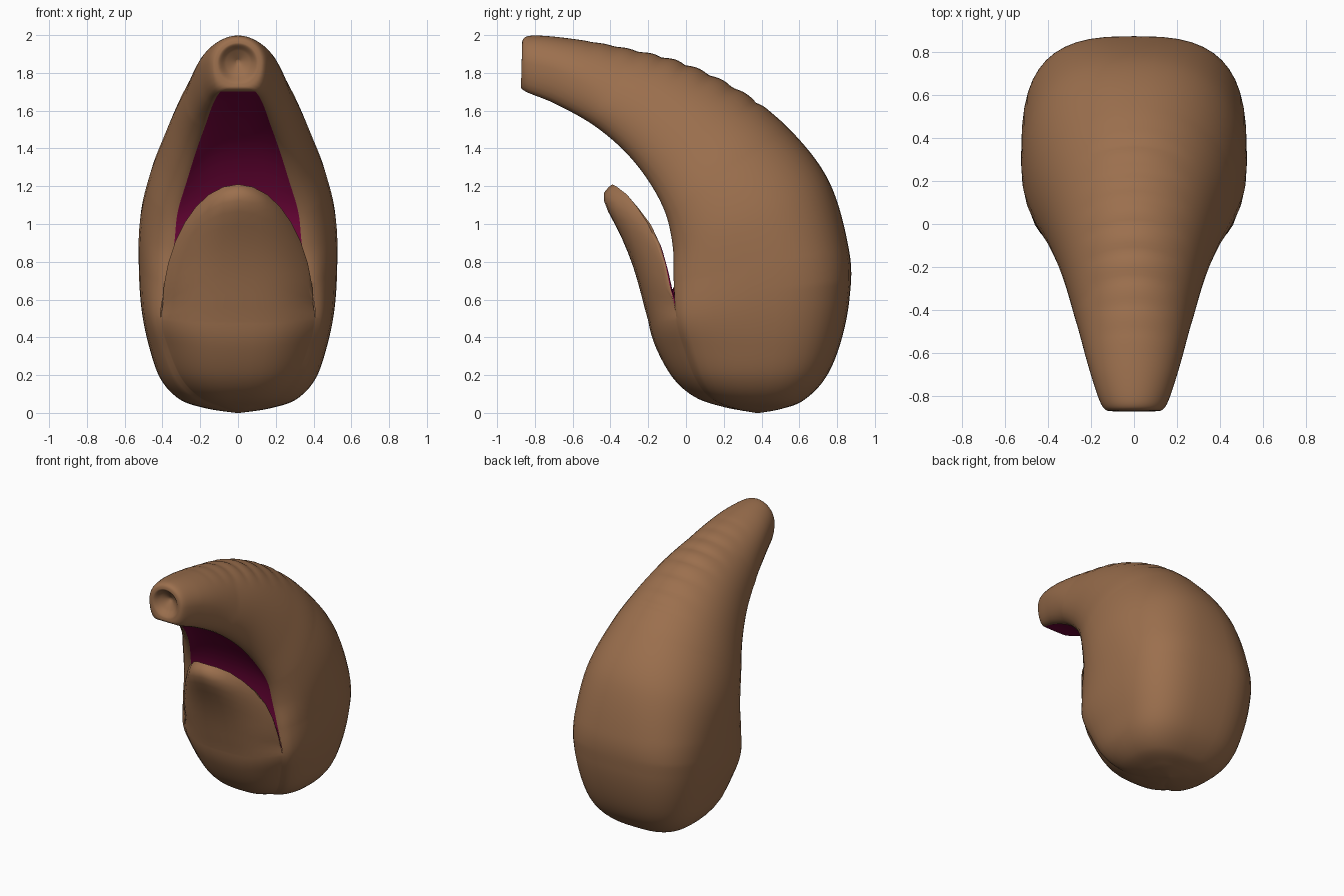
import bpy, bmesh, math
from mathutils import Vector

if "Cube" in bpy.data.objects:
    bpy.data.objects.remove(bpy.data.objects["Cube"])

SUB, NF, NS, NB = 14, 8, 6, 12   # rings per station, columns: front, side, back

# Stations: front edge y,z | back y,z | half width | flat front half width | front bulge
ST = [(-.80, 1.85, -.80, 1.87, .01, .002, 0),
      (-.835, 1.79, -.835, 1.92, .065, .01, 0),
      (-.872, 1.74, -.868, 1.96, .11, .02, 0),
      (-.85, 1.702, -.82, 1.997, .155, .09, 0),
      (-.70, 1.64, -.60, 1.98, .215, .13, -.01),
      (-.50, 1.53, -.30, 1.925, .275, .17, -.02),
      (-.33, 1.39, 0, 1.845, .335, .22, -.03),
      (-.20, 1.23, .30, 1.695, .405, .27, -.03),
      (-.11, 1.06, .55, 1.50, .475, .32, -.03),
      (-.07, .88, .76, 1.22, .52, .34, -.03),
      (-.065, .70, .865, .85, .525, .38, -.02),
      (-.05, .50, .865, .60, .51, .41, .15),
      (-.005, .34, .815, .36, .47, .37, .15),
      (.055, .18, .735, .18, .41, .30, .12),
      (.13, .08, .62, .065, .31, .20, .08),
      (.23, .03, .50, .02, .17, .08, .03),
      (.37, 0, .39, 0, .01, .005, 0)]
MOUTH_TOP, MOUTH_END, LIP = 3 * SUB, 10 * SUB, 11 * SUB


def spline(p0, p1, p2, p3, t):
    return [.5 * (2 * b + (c - a) * t + (2 * a - 5 * b + 4 * c - d) * t * t
                  + (3 * b - a - 3 * c + d) * t ** 3)
            for a, b, c, d in zip(p0, p1, p2, p3)]


def table(pts, z):
    if z <= pts[0][0]:
        return pts[0][1]
    for (a, ya), (b, yb) in zip(pts, pts[1:]):
        if z <= b:
            return ya + (yb - ya) * (z - a) / (b - a)
    return pts[-1][1]


def ring(s):
    fy, fz, by, bz, w, wf, c = s
    F, B = Vector((0, fy, fz)), Vector((0, by, bz))
    axis = B - F
    n = axis.normalized()
    mid = table([(.85, .43), (1.5, .32), (1.92, .32), (1.99, .5)], bz)
    if by < -.7:
        mid = .5
    power = table([(.7, .68), (1.5, .95), (1.9, 1)], bz)
    half = []
    for j in range(NF + 1):                      # flat or bulging front
        q = math.sin(j / NF * math.pi / 2)
        half.append(F - n * c * (1 - q ** 3) + Vector((wf * q, 0, 0)))
    for j in range(1, NS + 1):                   # front corner
        a = j / NS * math.pi / 2
        half.append(F + axis * mid * (1 - math.cos(a))
                    + Vector((wf + (w - wf) * math.sin(a), 0, 0)))
    for j in range(1, NB + 1):                   # rounded back
        a = j / NB * math.pi / 2
        x = w * max(0, math.cos(a)) ** power
        p = F + axis * (mid + (1 - mid) * math.sin(a) ** power) + Vector((x, 0, 0))
        if -.6 < by < .46 and bz > 1 and j > NB / 2:   # wrinkles on top
            amp = .012 * min(1, (by + .6) / .5, (.46 - by) / .08)
            p += n * amp * (abs(math.sin(math.pi * by / .125)) - .5) * max(0, 1 - (x / .25) ** 2)
        half.append(p)
    return half + [Vector((-p.x, p.y, p.z)) for p in reversed(half[1:-1])]


bm = bmesh.new()
rings = []
for i in range(len(ST) - 1):
    quad = [ST[max(0, min(len(ST) - 1, i + k))] for k in (-1, 0, 1, 2)]
    if i == 11:                                  # chin bulge starts fresh below the lip
        quad[0] = quad[0][:6] + (.155,)
    for k in range(SUB):
        rings.append([bm.verts.new(p) for p in ring(spline(*quad, k / SUB))])
rings.append([bm.verts.new(p) for p in ring(ST[-1])])
M = len(rings[0])


def face(vs, mat):
    f = bm.faces.new(vs)
    f.material_index = mat
    f.smooth = True


# Body and upper jaw, leaving the front open where the lip grows out
for i in range(len(rings) - 1):
    for j in range(M):
        front = j < NF or j >= M - NF
        if front and MOUTH_END <= i < LIP:
            continue
        k = (j + 1) % M
        face((rings[i][j], rings[i][k], rings[i + 1][k], rings[i + 1][j]),
             1 if front and MOUTH_TOP <= i < MOUTH_END else 0)
face(rings[0], 0)
face(rings[-1], 0)

# Lower lip: outer skin up to the rim, then the inner skin down to the mouth
OUTER = [(.48, -.20), (.6, -.23), (.7, -.257), (.8, -.288), (.9, -.328), (1.0, -.377),
         (1.08, -.42), (1.14, -.44), (1.18, -.43), (1.21, -.39)]
RIM = [(.5, -.05), (.58, -.06), (.66, -.085), (.8, -.12), (.9, -.155), (1.0, -.2),
       (1.12, -.28), (1.18, -.335), (1.21, -.39)]


def edge_x(z):
    if z < .57:
        return .41 - .01 * (z - .5) / .07
    h = min(1, (z - .57) / .64) ** (1 / 1.1)
    return .40 * math.sqrt(max(0, 1 - h * h))


def lip_point(base, th, t, inner):
    rx, rz = .40 * math.sin(th), .57 + .64 * max(0, math.cos(th)) ** 1.1
    x, z = base.x + (rx - base.x) * t, base.z + (rz - base.z) * t
    q = min(1, abs(x) / max(edge_x(z), 1e-4)) if t < 1 else 1
    yo = table(OUTER, z)
    y = yo + (table(RIM, z) - yo) * q ** 3
    if inner:
        y += .095 * math.sqrt(1 - t ** 4) * (1 - abs(math.sin(th)) ** 6)
    return Vector((x, y, z))


cols = range(-NF, NF + 1)
up = [.1, .2, .3, .4, .5, .6, .7, .8, .88, .94, .98, 1]
rows = [[rings[LIP][j % M] for j in cols]]
for t, inner in [(t, False) for t in up] + [(t, True) for t in reversed(up[:-1])]:
    rows.append([bm.verts.new(lip_point(rings[LIP][j % M].co, j / NF * math.pi / 2, t, inner))
                 for j in cols])
rows.append([rings[MOUTH_END][j % M] for j in cols])
for r in range(len(rows) - 1):
    for j in range(2 * NF):
        face((rows[r][j], rows[r][j + 1], rows[r + 1][j + 1], rows[r + 1][j]),
             1 if r > len(up) else 0)

bmesh.ops.remove_doubles(bm, verts=bm.verts, dist=.0005)
bmesh.ops.recalc_face_normals(bm, faces=bm.faces)
mesh = bpy.data.meshes.new("body_with_mouth")
bm.to_mesh(mesh)
bm.free()
obj = bpy.data.objects.new("body_with_mouth", mesh)
bpy.context.collection.objects.link(obj)

# Brown skin and dark magenta mouth lining
for name, col in (("skin", (.33, .16, .075, 1)), ("mouth_lining", (.19, .002, .05, 1))):
    m = bpy.data.materials.new(name)
    m.diffuse_color = col
    m.use_nodes = True
    m.node_tree.nodes["Principled BSDF"].inputs["Base Color"].default_value = m.diffuse_color
    mesh.materials.append(m)

bpy.context.view_layer.objects.active = obj
obj.select_set(True)
bpy.ops.object.shade_smooth_by_angle(angle=math.radians(50))
